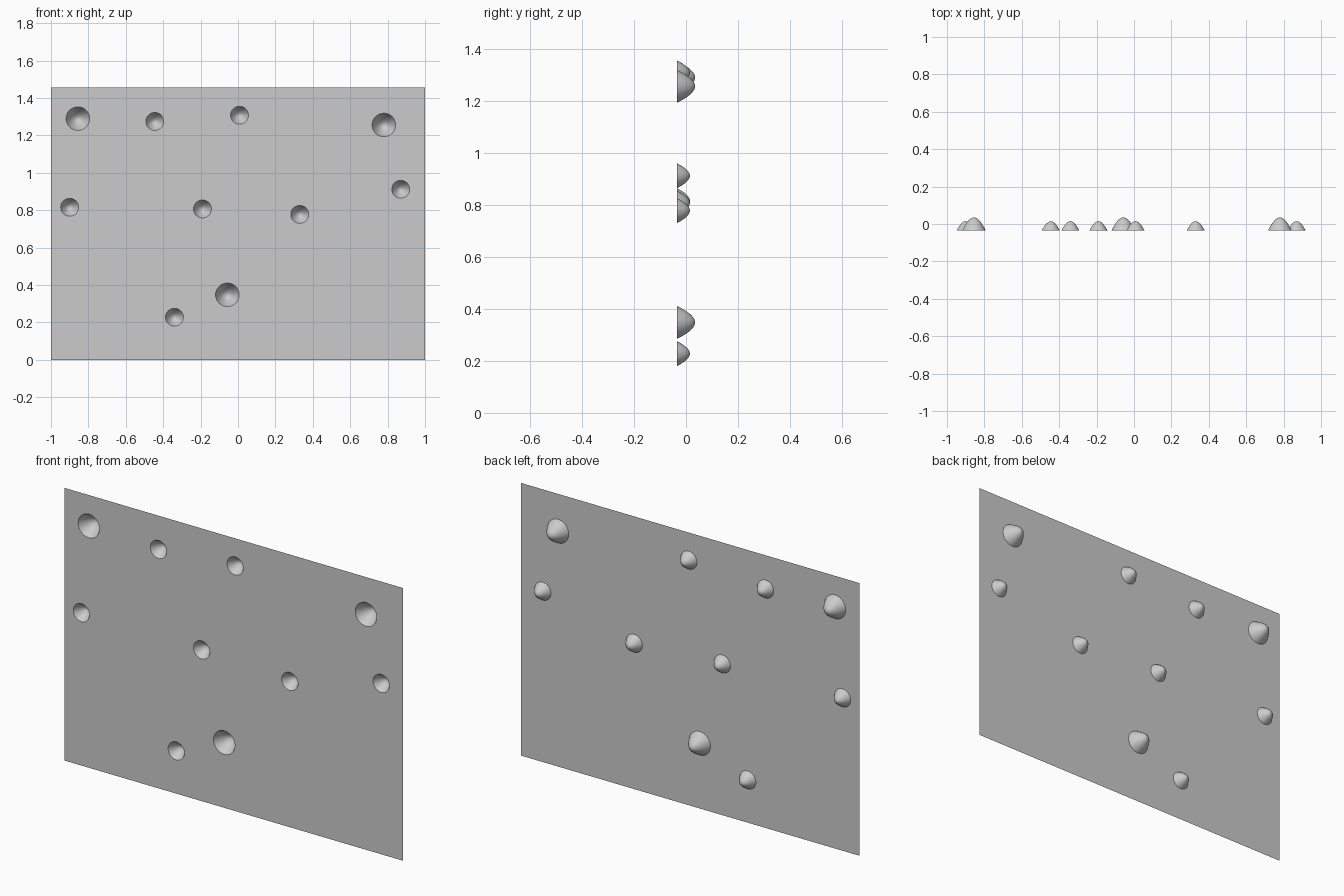
import bpy, bmesh, math
from mathutils import Vector

if "Cube" in bpy.data.objects:
    bpy.data.objects.remove(bpy.data.objects["Cube"])

HEIGHT, FRONT_Y, SIDES, RINGS = 1.455, -0.035, 40, 10
LARGE, SMALL = (0.063, 0.07), (0.048, 0.05)   # rim radius, depth

# dent centres on the sheet (x, z)
large_dents = [(-0.856, 1.29), (0.78, 1.256), (-0.057, 0.348)]
small_dents = [(-0.445, 1.275), (0.008, 1.308), (-0.9, 0.816), (-0.19, 0.807),
               (0.33, 0.778), (0.87, 0.912), (-0.34, 0.228)]

bm = bmesh.new()


def loop_edges(verts):
    return [bm.edges.new((v, verts[(i + 1) % len(verts)])) for i, v in enumerate(verts)]


def ring(cx, cz, radius, y):
    return [bm.verts.new((cx + radius * math.cos(a), y, cz + radius * math.sin(a)))
            for a in (2 * math.pi * i / SIDES for i in range(SIDES))]


# sheet outline and the rims of the dents
edges = loop_edges([bm.verts.new((x, FRONT_Y, z))
                    for x, z in ((-1, 0), (1, 0), (1, HEIGHT), (-1, HEIGHT))])
dents = [(c, LARGE) for c in large_dents] + [(c, SMALL) for c in small_dents]
rims = []
for (cx, cz), (radius, depth) in dents:
    rim = ring(cx, cz, radius, FRONT_Y)
    edges += loop_edges(rim)
    rims.append(rim)

# flat sheet with round openings
bmesh.ops.triangle_fill(bm, edges=edges, use_beauty=True, normal=Vector((0, -1, 0)))

# rounded hollow dents pushed towards the back
for ((cx, cz), (radius, depth)), outer in zip(dents, rims):
    for k in range(1, RINGS):
        t = 1 - k / RINGS
        inner = ring(cx, cz, radius * t, FRONT_Y + depth * (1 - t ** 1.9))
        for i in range(SIDES):
            j = (i + 1) % SIDES
            bm.faces.new((outer[i], outer[j], inner[j], inner[i]))
        outer = inner
    tip = bm.verts.new((cx, FRONT_Y + depth, cz))
    for i in range(SIDES):
        bm.faces.new((outer[i], outer[(i + 1) % SIDES], tip))

# every face looks to the front
for f in bm.faces:
    f.normal_update()
    if f.normal.y > 0:
        f.normal_flip()

mesh = bpy.data.meshes.new("dented_sheet")
bm.to_mesh(mesh)
bm.free()
sheet = bpy.data.objects.new("dented_sheet", mesh)
bpy.context.collection.objects.link(sheet)
bpy.context.view_layer.objects.active = sheet
sheet.select_set(True)
bpy.ops.object.shade_smooth_by_angle(angle=math.radians(35))
